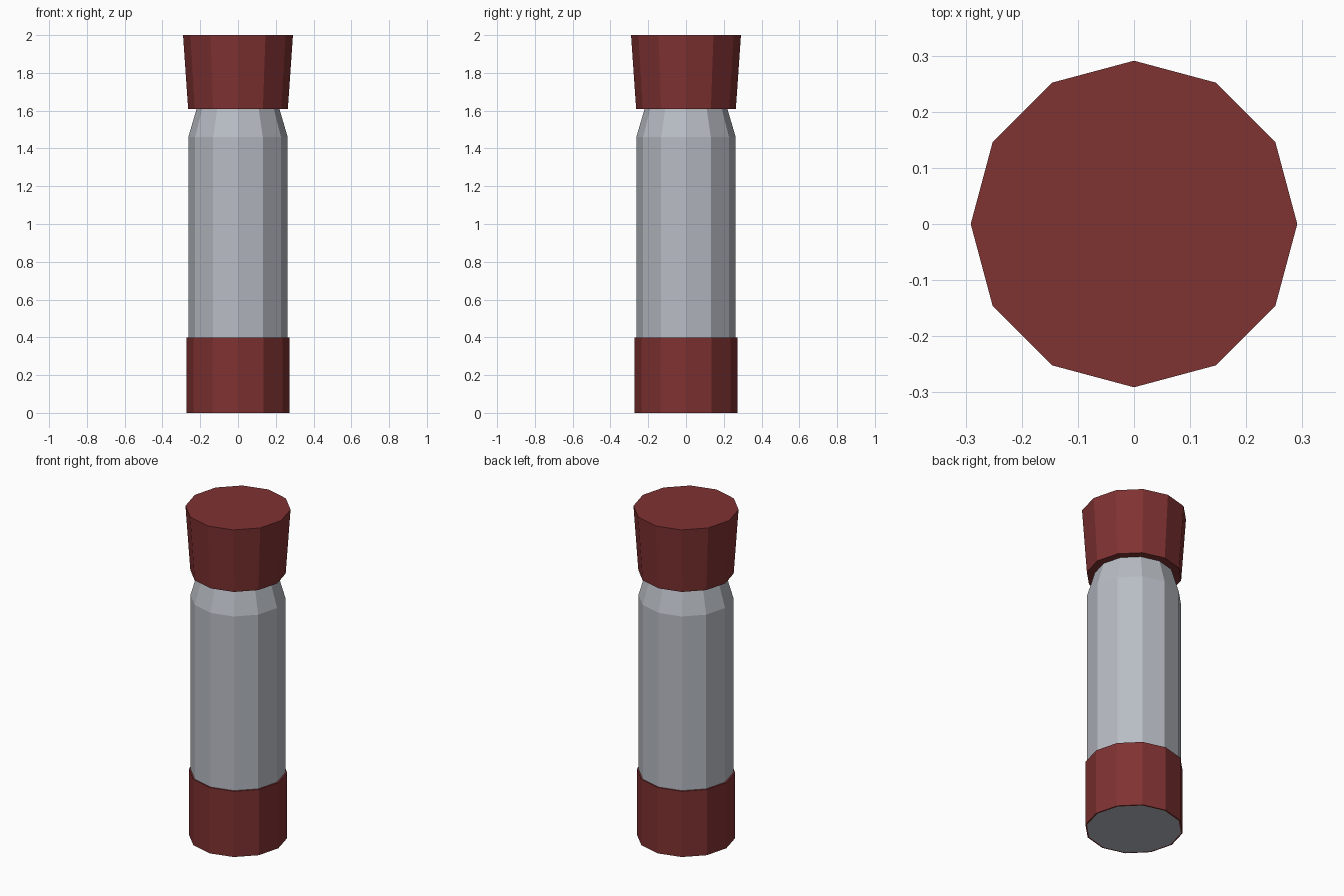
import bpy, bmesh, math

if "Cube" in bpy.data.objects:
    bpy.data.objects.remove(bpy.data.objects["Cube"])

SIDES = 12


def material(name, rgb):
    m = bpy.data.materials.new(name)
    m.diffuse_color = (*rgb, 1)
    m.use_nodes = True
    m.node_tree.nodes["Principled BSDF"].inputs["Base Color"].default_value = m.diffuse_color
    return m


def lathe(name, profile, mat, closed=False):
    """Revolve (radius, z) points; an open profile gets flat end caps."""
    bm = bmesh.new()
    rings = [[bm.verts.new((r * math.cos(2 * math.pi * i / SIDES),
                            r * math.sin(2 * math.pi * i / SIDES), z))
              for i in range(SIDES)] for r, z in profile]
    pairs = list(zip(rings, rings[1:]))
    if closed:
        pairs.append((rings[-1], rings[0]))
    else:
        bm.faces.new(rings[0][::-1])
        bm.faces.new(rings[-1])
    for a, b in pairs:
        for i in range(SIDES):
            j = (i + 1) % SIDES
            bm.faces.new((a[i], a[j], b[j], b[i]))
    bmesh.ops.recalc_face_normals(bm, faces=bm.faces)
    mesh = bpy.data.meshes.new(name)
    bm.to_mesh(mesh)
    bm.free()
    mesh.materials.append(mat)
    ob = bpy.data.objects.new(name, mesh)
    bpy.context.collection.objects.link(ob)
    return ob


red = material("dark red", (0.216, 0.032, 0.032))
grey = material("light grey", (0.48, 0.505, 0.55))

# Cylindrical body with a tapering neck
lathe("body", [(0.263, 0), (0.263, 1.46), (0.219, 1.61)], grey)
# Sleeve around the base
lathe("base_band", [(0.263, 0), (0.272, 0), (0.272, 0.4), (0.263, 0.4)], red, closed=True)
# Flared cap
lathe("cap", [(0.264, 1.61), (0.291, 2.0)], red)
